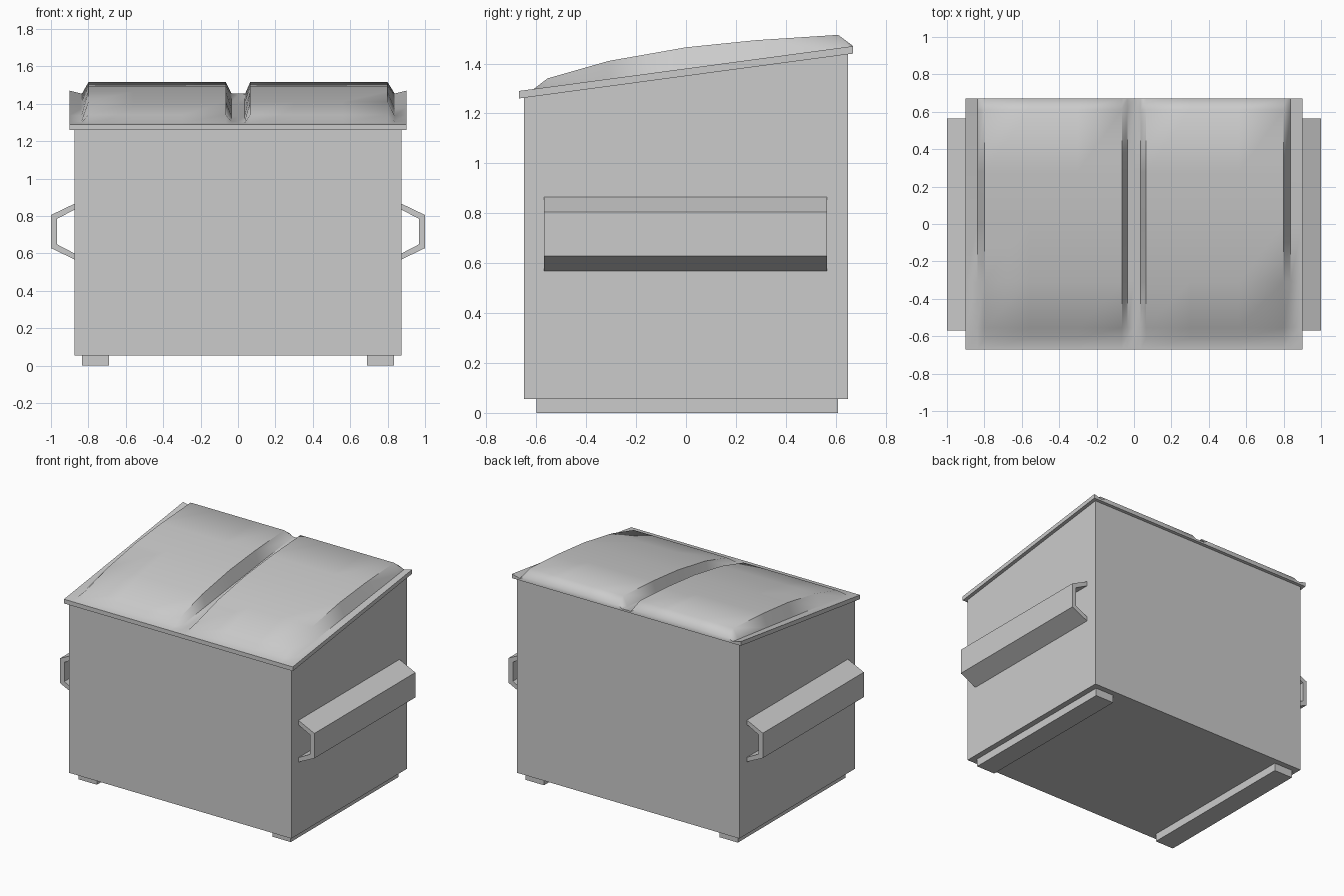
import bpy, bmesh, math

if "Cube" in bpy.data.objects:
    bpy.data.objects.remove(bpy.data.objects["Cube"])

SLOPE = 0.1343  # lid pitch, rising to the back


def finish(name, bm):
    bmesh.ops.recalc_face_normals(bm, faces=bm.faces[:])
    me = bpy.data.meshes.new(name)
    bm.to_mesh(me)
    bm.free()
    ob = bpy.data.objects.new(name, me)
    bpy.context.collection.objects.link(ob)
    return ob


def prism(name, profile, y0, y1):
    """Extrude an (x, z) outline along y."""
    bm = bmesh.new()
    face = bm.faces.new([bm.verts.new((x, y0, z)) for x, z in profile])
    ext = bmesh.ops.extrude_face_region(bm, geom=[face])
    for v in ext["geom"]:
        if isinstance(v, bmesh.types.BMVert):
            v.co.y = y1
    return finish(name, bm)


# Bin body, with its top cut to the lid pitch
body = prism("bin_body", [(-0.875, 0.055), (0.875, 0.055), (0.875, 1.35), (-0.875, 1.35)], -0.65, 0.65)
for v in body.data.vertices:
    if v.co.z > 1:
        v.co.z += SLOPE * v.co.y

# Skids and side lifting pockets
pocket = [(0.875, 0.865), (1.0, 0.805), (1.0, 0.628), (0.875, 0.568),
          (0.875, 0.60), (0.967, 0.648), (0.967, 0.785), (0.875, 0.833)]
for side, s in (("left", -1), ("right", 1)):
    prism(side + "_skid", [(s * x, z) for x, z in
          [(0.69, 0), (0.835, 0), (0.835, 0.055), (0.69, 0.055)]], -0.60, 0.61)
    prism(side + "_lift_pocket", [(s * x, z) for x, z in pocket], -0.57, 0.565)

# Double-domed lid: rows are (y, dome height)
rows = [(-0.67, 0), (-0.61, 0), (-0.555, 0.035), (-0.31, 0.072), (0, 0.085),
        (0.28, 0.076), (0.61, 0.053), (0.67, 0)]
# Columns are (x, share of dome height, valley weight)
half = [(0.035, 0, 1), (0.065, 1, 0), (0.30, 1, 0), (0.56, 1, 0), (0.80, 1, 0), (0.838, 0, 1), (0.90, 0, 0)]
cols = [(-x, a, b) for x, a, b in reversed(half)] + [(0, 0, 1)] + half
bm = bmesh.new()
grid = []
for y, h in rows:
    dip = 0.016 * max(0, (y + 0.67) / 1.34)
    grid.append([bm.verts.new((x, y, 1.38 + SLOPE * y + h * a - dip * b)) for x, a, b in cols])
for r0, r1 in zip(grid, grid[1:]):
    for i in range(len(cols) - 1):
        bm.faces.new((r0[i], r0[i + 1], r1[i + 1], r1[i]))
# Rim skirt and flat underside
rim = [e for e in bm.edges if e.is_boundary]
ext = bmesh.ops.extrude_edge_only(bm, edges=rim)
for v in ext["geom"]:
    if isinstance(v, bmesh.types.BMVert):
        v.co.z = 1.35 + SLOPE * v.co.y
bmesh.ops.holes_fill(bm, edges=[e for e in bm.edges if e.is_boundary], sides=0)
lid = finish("domed_lid", bm)
bpy.context.view_layer.objects.active = lid
lid.select_set(True)
bpy.ops.object.shade_smooth_by_angle(angle=math.radians(60))
